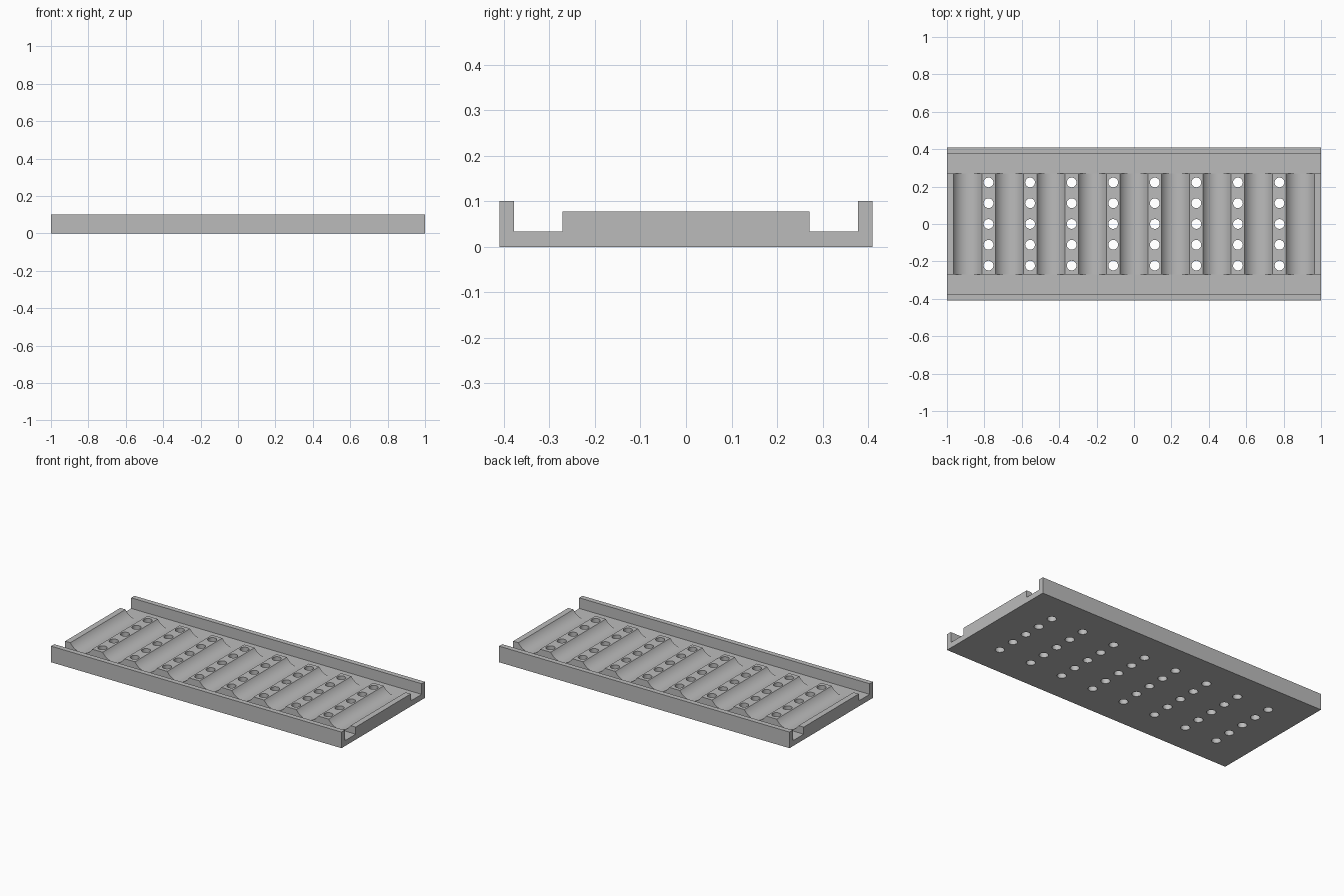
import bpy, bmesh, math
from mathutils import Matrix, Vector

if "Cube" in bpy.data.objects:
    bpy.data.objects.remove(bpy.data.objects["Cube"], do_unlink=True)

PITCH = 2 / 9          # spacing of the troughs
FLOOR, CREST, LIP = 0.034, 0.078, 0.1
HALF_TROUGH, DEPTH = 0.075, 0.043
RADIUS = (HALF_TROUGH ** 2 + DEPTH ** 2) / (2 * DEPTH)

grey = bpy.data.materials.new("plain grey")
grey.use_nodes = True
colour = (0.5, 0.5, 0.5, 1)
grey.diffuse_color = colour
grey.node_tree.nodes["Principled BSDF"].inputs["Base Color"].default_value = colour


def finish(name, bm):
    bmesh.ops.recalc_face_normals(bm, faces=bm.faces)
    mesh = bpy.data.meshes.new(name)
    bm.to_mesh(mesh)
    bm.free()
    mesh.materials.append(grey)
    obj = bpy.data.objects.new(name, mesh)
    bpy.context.collection.objects.link(obj)
    return obj


def extrude(bm, points, along):
    face = bm.faces.new([bm.verts.new(p) for p in points])
    result = bmesh.ops.extrude_face_region(bm, geom=[face])
    verts = [v for v in result["geom"] if isinstance(v, bmesh.types.BMVert)]
    bmesh.ops.translate(bm, verts=verts, vec=Vector(along))


def cut(obj, cutter):
    mod = obj.modifiers.new("cut", "BOOLEAN")
    mod.operation = "DIFFERENCE"
    mod.solver = "EXACT"
    mod.object = cutter
    bpy.context.view_layer.objects.active = obj
    bpy.ops.object.modifier_apply(modifier=mod.name)
    bpy.data.objects.remove(cutter, do_unlink=True)


# Tray: side lips, channels and raised centre in one profile
half = [(0.41, 0), (0.41, LIP), (0.378, LIP), (0.378, FLOOR), (0.271, FLOOR), (0.271, CREST)]
profile = half + [(-y, z) for y, z in reversed(half)]
bm = bmesh.new()
extrude(bm, [(-1, y, z) for y, z in profile], (2, 0, 0))
tray = finish("grooved_tray", bm)

# Round-bottomed troughs across the raised centre
bm = bmesh.new()
sweep = math.asin(HALF_TROUGH / RADIUS)
axis_z = CREST - DEPTH + RADIUS
for i in range(9):
    x = (i - 4) * PITCH
    angles = [sweep * (k / 12 - 1) for k in range(25)]
    arc = [(x + RADIUS * math.sin(a), -0.3, axis_z - RADIUS * math.cos(a)) for a in angles]
    arc += [(x + HALF_TROUGH, -0.3, 0.2), (x - HALF_TROUGH, -0.3, 0.2)]
    extrude(bm, arc, (0, 0.6, 0))
cut(tray, finish("trough_cutter", bm))

# Rows of drain holes through the flats between troughs
bm = bmesh.new()
for i in range(8):
    for j in range(-2, 3):
        place = Matrix.Translation(((i - 3.5) * PITCH, j * PITCH / 2, 0.05))
        bmesh.ops.create_cone(bm, cap_ends=True, segments=32, radius1=0.026,
                              radius2=0.026, depth=0.3, matrix=place)
cut(tray, finish("hole_cutter", bm))

# Smooth the curved walls, keep hard edges crisp
bpy.ops.object.select_all(action="DESELECT")
tray.select_set(True)
bpy.context.view_layer.objects.active = tray
bpy.ops.object.shade_smooth_by_angle(angle=math.radians(30))
